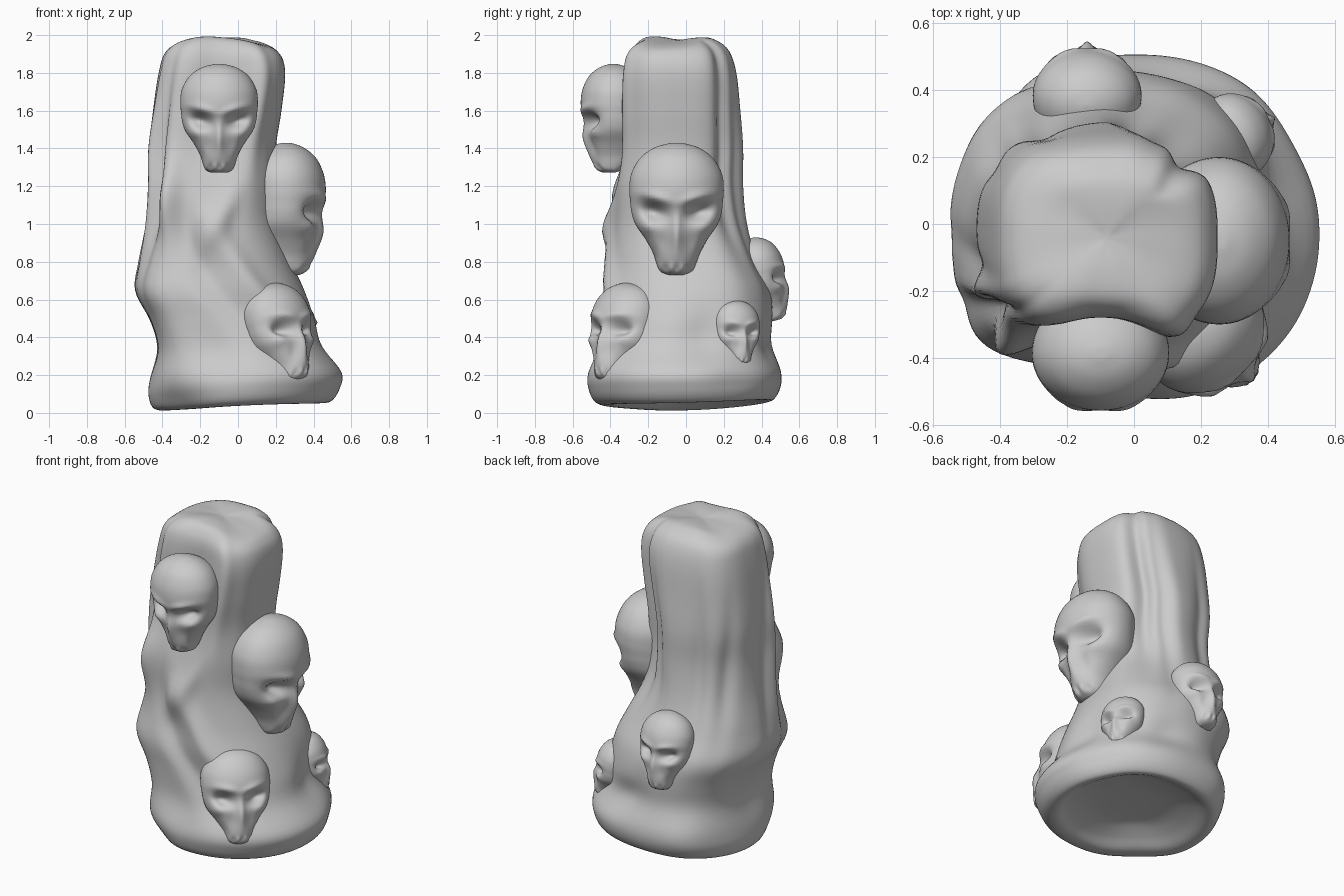
import bpy, math
from mathutils import Matrix, Vector


def spline_rows(rows, steps):
    """Catmull-Rom interpolation between rows of numbers."""
    out = []
    last = len(rows) - 1
    for i in range(last):
        p = [rows[max(0, min(last, i + k))] for k in (-1, 0, 1, 2)]
        for s in range(steps):
            t = s / steps
            out.append([0.5 * (2 * b + (c - a) * t + (2 * a - 5 * b + 4 * c - d) * t * t
                               + (3 * b - a - 3 * c + d) * t ** 3) for a, b, c, d in zip(*p)])
    return out + [list(rows[-1])]


def gauss(d, s):
    return math.exp(-(d / s) ** 2)


def loft(name, rings):
    """Closed skin over a stack of equal rings."""
    n = len(rings[0])
    verts = [v for r in rings for v in r]
    faces = [(i * n + j, i * n + (j + 1) % n, (i + 1) * n + (j + 1) % n, (i + 1) * n + j)
             for i in range(len(rings) - 1) for j in range(n)]
    faces += [tuple(range(n))[::-1], tuple(range(len(verts) - n, len(verts)))]
    mesh = bpy.data.meshes.new(name)
    mesh.from_pydata(verts, [], faces)
    mesh.polygons.foreach_set("use_smooth", [True] * len(faces))
    obj = bpy.data.objects.new(name, mesh)
    bpy.context.collection.objects.link(obj)
    return obj


# Pillar sections: height, x min, x max, y min, y max (hollow underside first)
PILLAR = [
    (.12, -.02, .04, -.04, .02), (.11, -.18, .24, -.20, .20), (.075, -.29, .38, -.32, .35),
    (.035, -.38, .45, -.40, .43), (.045, -.45, .50, -.48, .47), (.11, -.48, .54, -.52, .50),
    (.20, -.48, .55, -.53, .50),
    (.35, -.46, .45, -.48, .46), (.50, -.49, .41, -.45, .46), (.65, -.55, .35, -.44, .44),
    (.80, -.53, .28, -.41, .37), (1.0, -.49, .21, -.39, .31), (1.2, -.47, .20, -.38, .285),
    (1.4, -.47, .20, -.355, .285), (1.6, -.45, .23, -.35, .275), (1.8, -.42, .25, -.345, .26),
    (1.91, -.385, .22, -.32, .225), (1.965, -.31, .16, -.25, .15), (1.98, -.20, .04, -.15, .08),
    (1.975, -.09, -.07, -.05, -.03)]

# Folds: angle, height, angular width, height spread, depth, twist in degrees per unit height
FOLDS = [
    (-92, 1.65, 24, .42, -.075, 0), (-60, 1.65, 12, .40, .035, 0),
    (48, 1.45, 13, .60, -.065, 0), (42, .74, 24, .20, .045, 0),
    (-126, 1.13, 10, .18, .080, 0), (-144, 1.30, 7, .50, -.045, 8),
    (-158, 1.25, 6, .45, .030, 0), (-172, 1.15, 6, .40, -.020, 10),
    (-135, .60, 18, .26, .050, 0), (-135, .04, 25, .10, -.050, 0),
    (-72, .75, 10, .30, .035, -70), (-95, .70, 11, .30, -.035, -60),
    (-88, 1.00, 10, .16, .040, 70), (-105, .30, 22, .16, -.035, 0),
    (-178, .36, 22, .18, -.035, 0), (110, 1.2, 9, .45, -.025, 0),
    (85, 1.3, 9, .50, .020, 0), (70, 1.3, 7, .50, -.020, 0), (140, 1.1, 10, .40, -.025, 20),
    (12, .42, 14, .15, -.030, 0), (75, .35, 16, .12, -.030, 30),
    (130, .75, 18, .25, .025, 0), (125, .18, 20, .15, .035, 0), (30, .15, 18, .12, -.020, 0)]

N = 128
rings = []
for z, x0, x1, y0, y1 in spline_rows(PILLAR, 5):
    cx, cy, rx, ry = (x0 + x1) / 2, (y0 + y1) / 2, (x1 - x0) / 2, (y1 - y0) / 2
    e = 2 / (2.1 + .7 * min(1, max(0, z - .7)))
    ring = []
    for j in range(N):
        a = math.tau * j / N
        c, s = math.cos(a), math.sin(a)
        px = rx * math.copysign(abs(c) ** e, c)
        py = ry * math.copysign(abs(s) ** e, s)
        r = math.hypot(px, py)
        push = 0
        for ang, h, wa, wz, amp, tw in FOLDS:
            d = (math.degrees(a) - ang - tw * (z - h) + 180) % 360 - 180
            push += amp * gauss(d, wa) * gauss(z - h, wz)
        k = 1 + push / r * min(1, r / .25) ** 2
        x, y = cx + px * k, cy + py * k
        # uneven foot and gently dished top
        low = (.05 * x + .03 * y + .1 * y * y) * max(0, 1 - z / .5)
        high = (.02 * math.cos(2 * a - 2.6) * min(1, r / .25) - .04 * (x + .08)) \
            * max(0, min(1, (z - 1.88) / .1))
        ring.append((x, y, min(2, max(0, z + low + high))))
    rings.append(ring)
loft("folded_pillar", rings)

# Skull sections at unit height: height, half width, front depth, back depth
SKULL = [
    (-.50, .08, .10, .02), (-.475, .125, .15, .08), (-.42, .15, .185, .16), (-.34, .175, .215, .22),
    (-.23, .235, .235, .28), (-.12, .31, .25, .32), (-.03, .34, .265, .32), (.05, .35, .285, .32),
    (.14, .357, .30, .32), (.26, .345, .285, .32), (.38, .28, .23, .26), (.46, .175, .14, .15),
    (.495, .06, .05, .05), (.50, .01, .01, .01)]


def skull(name, centre, turn, lean, height):
    place = (Matrix.Translation(centre) @ Matrix.Rotation(math.radians(turn), 4, 'Z')
             @ Matrix.Rotation(math.radians(-lean), 4, 'X') @ Matrix.Scale(height, 4))
    out = []
    for z, w, f, b in spline_rows(SKULL, 4):
        ring = []
        for j in range(72):
            a = math.tau * j / 72
            c, s = math.cos(a), math.sin(a)
            x, y = w * c, (f if s < 0 else b) * s
            if s < 0:
                u = abs(x)
                slant = .25 * (u - .16)
                # eye sockets, brows, nose ridge, cheek hollows and teeth
                y += .12 * gauss(u - .17, .095) * gauss(z + .025 - slant, .065)
                y -= .03 * gauss(u - .14, .12) * gauss(z - .085 - slant, .035)
                y -= .04 * gauss(u, .035) * gauss(z + .18, .13)
                y += .025 * gauss(u - .10, .05) * gauss(z + .26, .10)
                y -= .025 * gauss(u - .23, .06) * gauss(z + .14, .045)
                y += .012 * math.cos(u * 75) * gauss(z + .45, .03)
            ring.append(place @ Vector((x, y, z)))
        out.append(ring)
    return loft(name, out)


# Five skulls set into the pillar
skull("skull_front_upper", (-.10, -.385, 1.56), 0, 0, .575)
skull("skull_right", (.255, -.05, 1.08), 90, 0, .70)
skull("skull_front_right_lower", (.225, -.34, .42), 46, 21, .555)
skull("skull_right_back_small", (.315, .27, .42), 114, 16, .36)
skull("skull_back", (-.14, .40, .705), 180, 15, .455)
